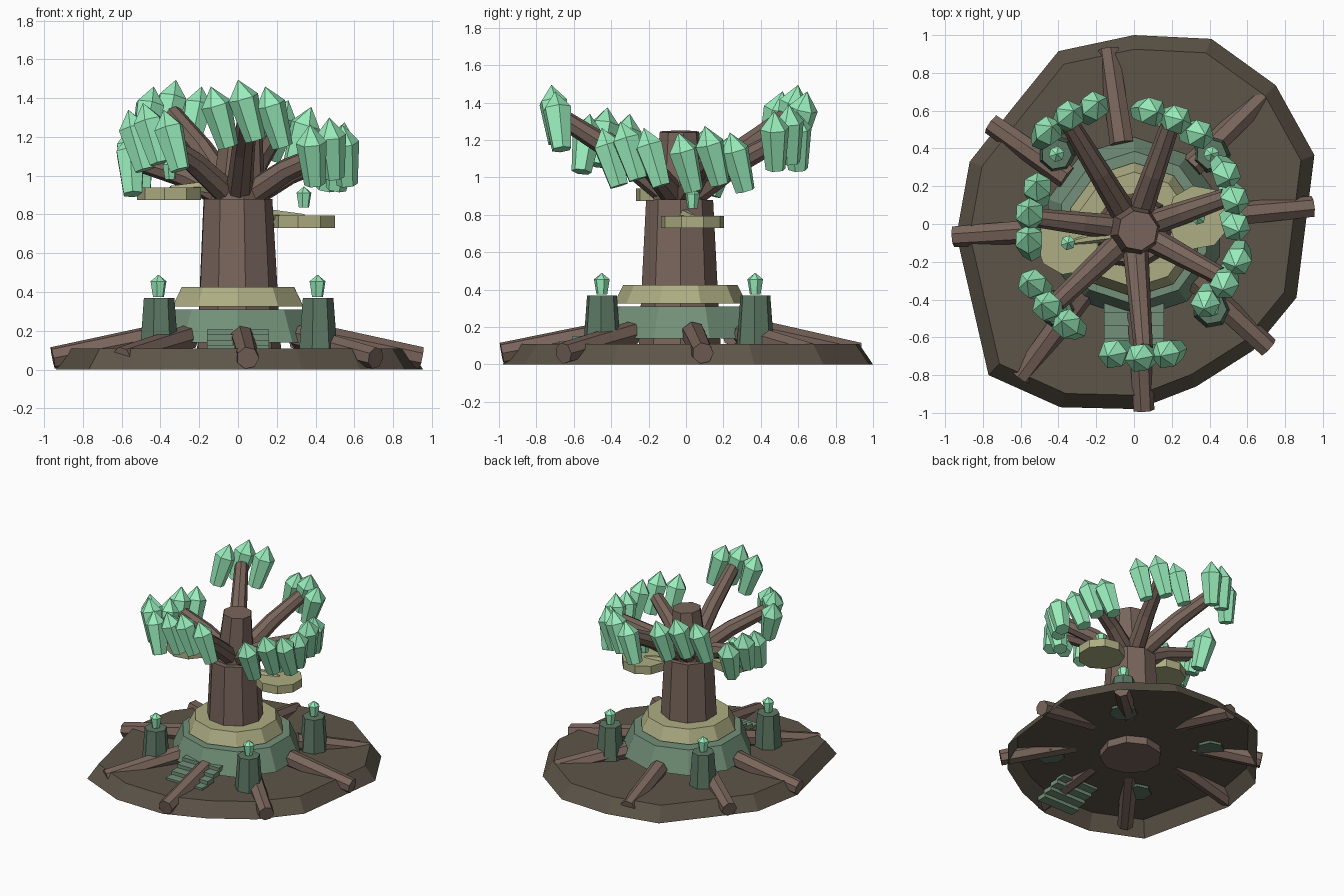
import bpy, bmesh, math
from mathutils import Vector

if "Cube" in bpy.data.objects:
    bpy.data.objects.remove(bpy.data.objects["Cube"])


def material(name, rgb):
    m = bpy.data.materials.new(name)
    m.diffuse_color = (*rgb, 1)
    m.use_nodes = True
    m.node_tree.nodes["Principled BSDF"].inputs["Base Color"].default_value = m.diffuse_color
    return m


BARK = material("bark", (0.19, 0.13, 0.105))
SOIL = material("soil", (0.11, 0.09, 0.065))
MOSS = material("moss_stone", (0.17, 0.28, 0.19))
DARK = material("dark_moss", (0.11, 0.19, 0.13))
SAND = material("pale_moss", (0.42, 0.42, 0.23))
GEM = material("crystal", (0.32, 0.85, 0.5))


def skin(name, rings, mat, bottom=True):
    """Bridge a list of equal-length rings into one flat-shaded object."""
    bm = bmesh.new()
    vs = [[bm.verts.new(p) for p in r] for r in rings]
    n = len(vs[0])
    for a, b in zip(vs, vs[1:]):
        for i in range(n):
            j = (i + 1) % n
            bm.faces.new((a[i], a[j], b[j], b[i]))
    if bottom:
        bm.faces.new(vs[0][::-1])
    bm.faces.new(vs[-1])
    bmesh.ops.remove_doubles(bm, verts=bm.verts, dist=1e-4)
    me = bpy.data.meshes.new(name)
    bm.to_mesh(me)
    bm.free()
    me.materials.append(mat)
    ob = bpy.data.objects.new(name, me)
    bpy.context.collection.objects.link(ob)
    return ob


def loft(name, pts, radii, n, mat, turn=0.0):
    """Faceted tube through points with a radius at each."""
    pts = [Vector(p) for p in pts]
    rings = []
    for k, (p, r) in enumerate(zip(pts, radii)):
        d = pts[min(k + 1, len(pts) - 1)] - pts[max(k - 1, 0)]
        q = d.to_track_quat('Z', 'Y')
        rings.append([p + q @ Vector((r * math.cos(turn + math.tau * i / n),
                                      r * math.sin(turn + math.tau * i / n), 0))
                      for i in range(n)])
    return skin(name, rings, mat)


def crystal(name, base, tip, r):
    """Six-sided gem: narrow foot, wide shoulder, pointed tip."""
    b, t = Vector(base), Vector(tip)
    loft(name, [b, b.lerp(t, 0.7), t], [r * 0.68, r, 0.00002], 6, GEM, 0.3)


# irregular ground mound, open underneath
edge = [(0, 1.0), (-0.40, 0.915), (-0.635, 0.625), (-0.87, 0.33), (-0.94, -0.06), (-0.77, -0.80),
        (-0.39, -0.97), (0.02, -0.98), (0.33, -0.86), (0.63, -0.67), (0.86, -0.39),
        (0.955, 0.365), (0.75, 0.735), (0.41, 0.98)]
skin("ground_mound", [[(x, y, 0) for x, y in edge],
                      [(x * 0.925, y * 0.925, 0.11) for x, y in edge]], SOIL, bottom=False)

# terraces round the trunk
loft("lower_terrace", [(0, -0.02, 0.14), (0, -0.02, 0.31)], [0.48, 0.405], 10, MOSS, 0.31)
loft("upper_terrace", [(0, -0.03, 0.325), (0, -0.03, 0.425)], [0.355, 0.305], 10, SAND, 0.31)

# trunk in two stages
loft("trunk", [(0, -0.035, 0.05), (-0.005, -0.035, 0.88)], [0.225, 0.182], 9, BARK, 0.2)
loft("upper_trunk", [(0, -0.035, 0.86), (0.02, -0.035, 1.245)], [0.145, 0.107], 8, BARK, 0.2)

# roots running over the ground
root_tips = [(0.945, 0.09), (0.68, 0.67), (-0.135, 0.925), (-0.755, 0.53), (-0.955, -0.065),
             (-0.60, -0.81), (0.05, -0.985), (0.71, -0.655)]
for i, (x, y) in enumerate(root_tips):
    tip = Vector((x, y, 0.06))
    start = Vector((x, y, 0)).normalized() * 0.43 + Vector((0, 0, 0.165))
    loft(f"root_{i}", [start, tip], [0.066, 0.058], 7, BARK)

# sunken stair on the front
for i in range(9):
    y, z = -0.85 + 0.07 * i, 0.045 + 0.027 * i
    ring = [(-0.16, y - 0.04), (0.16, y - 0.04), (0.16, y + 0.04), (-0.16, y + 0.04)]
    skin(f"step_{i}", [[(a, b, z - 0.035) for a, b in ring], [(a, b, z) for a, b in ring]], MOSS)

# four lamp pillars
for i, (x, y) in enumerate([(-0.41, -0.45), (0.41, -0.45), (0.41, 0.37), (-0.41, 0.37)]):
    loft(f"pillar_{i}", [(x, y, 0.09), (x, y, 0.37)], [0.103, 0.082], 7, DARK, 0.4)
    crystal(f"pillar_lamp_{i}", (x, y, 0.375), (x, y, 0.49), 0.043)

# side platforms, each with a support arm and a lamp
for tag, x, y, z, r in (("right", 0.34, 0.035, 0.73, 0.17), ("left", -0.35, -0.10, 0.875, 0.17)):
    loft(f"{tag}_platform", [(x, y, z), (x, y, z + 0.065)], [r, r], 9, SAND)
    loft(f"{tag}_platform_arm", [(x * 0.25, -0.03 + y * 0.2, z + 0.07), (x, y, z + 0.062)],
         [0.042, 0.012], 6, SAND)
    crystal(f"{tag}_platform_lamp", (x, y, z + 0.105), (x, y, z + 0.215), 0.04)

# branches, each carrying three crystals that lean clockwise; values are the middle tip
tips = [(0.55, 0.10, 1.275), (0.26, 0.55, 1.39), (-0.32, 0.60, 1.495), (-0.56, 0.09, 1.25),
        (-0.49, -0.42, 1.375), (0.0, -0.72, 1.495), (0.47, -0.35, 1.30)]
for i, t in enumerate(tips):
    t = Vector(t)
    out = Vector((t.x, t.y, 0)).normalized()
    cw = Vector((out.y, -out.x, 0))
    start = Vector((0, -0.03, 0.86))
    end = t - cw * 0.05 - out * 0.06 - Vector((0, 0, 0.18))
    mid = start.lerp(end, 0.55) + Vector((0, 0, 0.025))
    loft(f"branch_{i}", [start, mid, end], [0.072, 0.06, 0.05], 8, BARK)
    for k in (-1, 0, 1):
        tip = t + cw * 0.14 * k - out * 0.02 * abs(k) - Vector((0, 0, 0.035 * abs(k)))
        foot = tip - cw * 0.09 - out * 0.035 - Vector((0, 0, 0.31))
        crystal(f"crystal_{i}_{k + 1}", foot, tip, 0.08)
